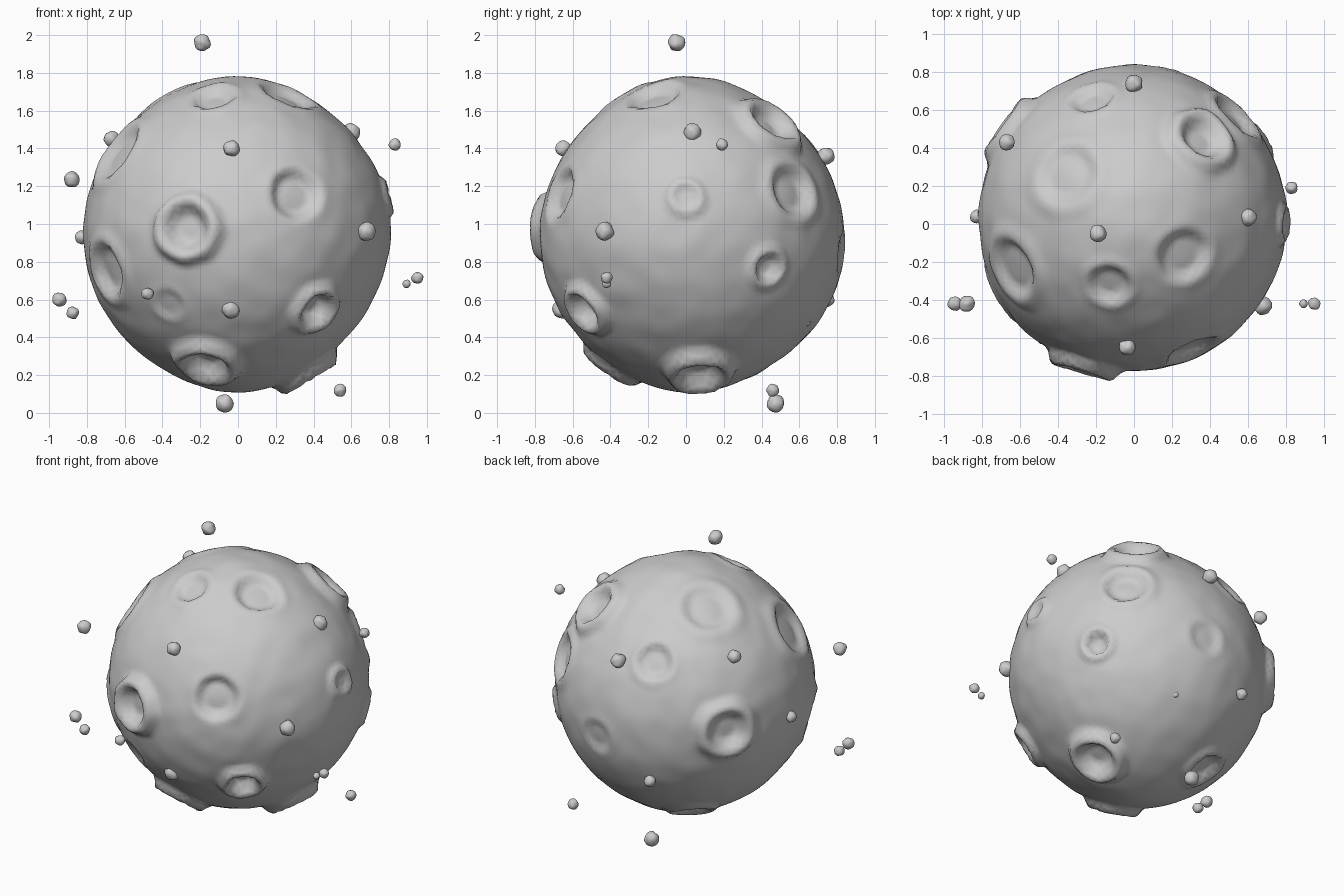
import bpy, bmesh
from math import exp
from mathutils import Vector, noise

CENTRE = Vector((0, 0, 0.95))
R = 0.808

# Craters: direction from the centre, outer radius, rim height, floor depth
CRATERS = [
    ((-.27, -.76, .03), .18, .06, .03),
    ((.32, -.70, .22), .17, .003, .055),
    ((.42, -.54, -.41), .145, .045, .05),
    ((-.17, -.40, -.70), .17, .055, .04),
    ((.37, .07, -.74), .17, .065, .03),
    ((-.70, -.36, -.20), .17, .015, .045),
    ((-.65, -.24, .44), .19, .015, .035),
    ((-.13, -.32, .72), .13, .01, .04),
    ((.27, -.17, .74), .17, .005, .05),
    ((-.35, .26, .68), .19, .012, .025),
    ((.36, .45, .58), .18, .045, .035),
    ((.55, .57, .23), .16, .015, .045),
    ((-.22, .66, .43), .13, .01, .035),
    ((-.66, .50, .02), .18, .05, .035),
    ((.66, .43, -.18), .11, .025, .04),
    ((-.28, .34, -.68), .13, .02, .04),
    ((.78, 0, .19), .10, .025, 0),
    ((-.37, -.60, -.38), .10, .004, .012),
    ((.10, .80, -.10), .12, .005, .015),
]

# Broad swells and flat areas of the body: direction, amount
SWELLS = [
    ((.65, -.3, -.5), -.015), ((0, -.75, .55), -.015), ((0, -1, 0), -.006),
    ((0, .75, .65), -.018), ((0, .85, -.5), .012), ((1, 0, .1), .01),
    ((-.6, -.6, -.1), .01), ((0, 0, 1), .024), ((0, 0, -1), .034),
]

# Floating rocks: position and radius
ROCKS = [
    ((-.19, -.05, 1.96), .045), ((-.035, -.65, 1.40), .042),
    ((-.67, .43, 1.45), .042), ((-.88, -.42, 1.235), .042),
    ((.60, .035, 1.485), .047), ((.83, .19, 1.42), .032),
    ((.68, -.43, .96), .048), ((-.48, -.60, .63), .032),
    ((-.04, -.66, .55), .048), ((-.945, -.42, .60), .037),
    ((-.875, -.42, .53), .033), ((.95, -.42, .715), .031),
    ((.893, -.42, .683), .022), ((.54, .46, .12), .034),
    ((-.07, .475, .05), .047), ((-.83, .04, .93), .035),
    ((0, .74, 1.36), .046), ((-.25, .75, .60), .036),
    ((.20, .64, .48), .022),
]


def smooth(a, b, t):
    t = max(0, min(1, (t - a) / (b - a)))
    return t * t * (3 - 2 * t)


def crater_offset(t, rim, depth):
    """Flat floor, steep wall, rounded rim, outer slope (shallow dishes are wider)."""
    crest = .78 if rim > .02 else .95
    if t < crest:
        return -depth + (depth + rim) * smooth(crest - .38, crest, t)
    return rim * (1 - smooth(crest + .06, crest + .44, t))


def ball(name, subdiv, radius, location, shape):
    bm = bmesh.new()
    bmesh.ops.create_icosphere(bm, subdivisions=subdiv, radius=1)
    for v in bm.verts:
        n = v.co.normalized()
        v.co = n * shape(n, radius)
    for f in bm.faces:
        f.smooth = True
    mesh = bpy.data.meshes.new(name)
    bm.to_mesh(mesh)
    bm.free()
    ob = bpy.data.objects.new(name, mesh)
    ob.location = location
    bpy.context.collection.objects.link(ob)
    return ob


pits = [(Vector(d).normalized(), r / R, h, dep) for d, r, h, dep in CRATERS]
swells = [(Vector(d).normalized(), a) for d, a in SWELLS]
LEAN = Vector((-.010, .028, 0))


def planet_shape(n, radius):
    h = radius + n.dot(LEAN)
    h += .006 * noise.noise(n * 6)
    for d, a in swells:
        h += a * exp(-(n - d).length_squared / .16)
    for d, r, rim, depth in pits:
        # slightly irregular crater outline
        t = (n - d).length / r
        if t < 1.6:
            t *= 1 + .08 * noise.noise(n * 7 + d * 5)
            h += crater_offset(t, rim, depth)
    return h


# Cratered body
ball("cratered_body", 6, R, CENTRE, planet_shape)

# Lumpy floating rocks
for i, (pos, r) in enumerate(ROCKS):
    seed = Vector((i * 3.7, i * 1.3, 5))
    ball(f"rock_{i + 1}", 3, r, pos,
         lambda n, rad: rad * (1 + .16 * noise.noise(n * 1.4 + seed)))
